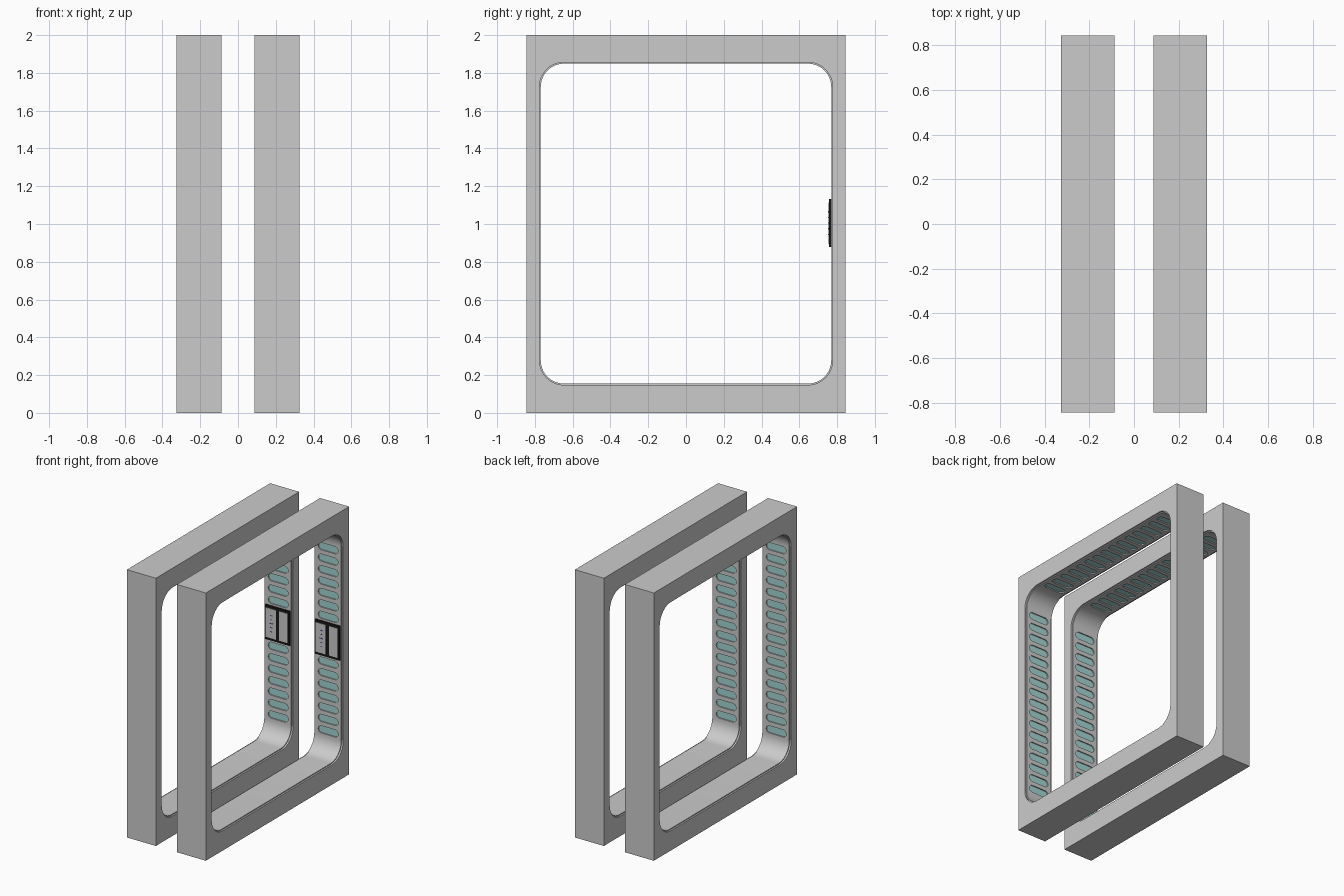
import bpy, bmesh, math

if "Cube" in bpy.data.objects:
    bpy.data.objects.remove(bpy.data.objects["Cube"])

W, H, D = 1.69, 2.0, 0.239        # frame width (y), height, depth (x)
CX = 0.2065                       # distance of each frame from the middle
ZC = 1.002                        # opening centre height
HY, HZ, R = 0.776, 0.854, 0.13    # opening half sizes and corner radius
LIP, INSET = 0.007, 0.012         # raised inner band
STEP, SLOT_L, SLOT_W, DEPTH = 0.0855, 0.165, 0.054, 0.014


def material(name, rgb):
    m = bpy.data.materials.new(name)
    m.diffuse_color = (*rgb, 1)
    m.use_nodes = True
    m.node_tree.nodes["Principled BSDF"].inputs["Base Color"].default_value = m.diffuse_color
    return m


teal = material("teal_lens", (0.36, 0.66, 0.65))
black = material("black_plastic", (0.01, 0.01, 0.01))
blue = material("blue_mark", (0.05, 0.08, 0.35))


def rounded(hu, hv, r, n=12):
    pts = []
    for k, (su, sv) in enumerate([(1, 1), (-1, 1), (-1, -1), (1, -1)]):
        for i in range(n + 1):
            a = math.radians(90 * k + 90 * i / n)
            p = (su * (hu - r) + r * math.cos(a), sv * (hv - r) + r * math.sin(a))
            if not pts or math.dist(p, pts[-1]) > 1e-5:
                pts.append(p)
    if math.dist(pts[0], pts[-1]) < 1e-5:
        pts.pop()
    return pts


def loft(bm, rings):
    rows = [[bm.verts.new(p) for p in ring] for ring in rings]
    for a, b in zip(rows, rows[1:]):
        for i in range(len(a)):
            j = (i + 1) % len(a)
            bm.faces.new((a[i], a[j], b[j], b[i]))
    bm.faces.new(rows[0][::-1])
    bm.faces.new(rows[-1])


def finish(bm, name, mat=None):
    bmesh.ops.recalc_face_normals(bm, faces=bm.faces)
    me = bpy.data.meshes.new(name)
    bm.to_mesh(me)
    bm.free()
    ob = bpy.data.objects.new(name, me)
    bpy.context.collection.objects.link(ob)
    if mat:
        me.materials.append(mat)
    return ob


def box(name, size, loc, mat=None):
    bm = bmesh.new()
    bmesh.ops.create_cube(bm, size=1)
    for v in bm.verts:
        v.co = [c * s + o for c, s, o in zip(v.co, size, loc)]
    return finish(bm, name, mat)


def activate(ob):
    bpy.ops.object.select_all(action='DESELECT')
    ob.select_set(True)
    bpy.context.view_layer.objects.active = ob


def cut(ob, cutter):
    cutter.hide_render = True
    m = ob.modifiers.new("cut", 'BOOLEAN')
    m.operation, m.solver, m.object = 'DIFFERENCE', 'EXACT', cutter
    activate(ob)
    bpy.ops.object.modifier_apply(modifier=m.name)
    bpy.data.objects.remove(cutter)


# slots on both side walls and the ceiling; d0..d1 is depth into the wall
def slot_prisms(cx, d0, d1):
    bm = bmesh.new()
    pill = rounded(SLOT_L / 2, SLOT_W / 2, SLOT_W / 2, 6)
    for side in (-1, 1):
        for i in range(-8, 9):
            if side == 1 and abs(i) < 2:      # display sits here
                continue
            loft(bm, [[(cx + u, side * (HY - LIP + d), ZC + i * STEP + v)
                       for u, v in pill] for d in (d0, d1)])
    for i in range(-7, 8):
        loft(bm, [[(cx + u, i * STEP + v, ZC + HZ - LIP + d)
                   for u, v in pill] for d in (d0, d1)])
    return bm


def build(cx, side):
    # square frame with a rounded opening and a slightly raised inner band
    frame = box(side + "_frame", (D, W, H), (cx, 0, H / 2))
    e = D / 2
    sections = [(-e - .02, 0), (-e + INSET, 0), (-e + INSET, LIP),
                (e - INSET, LIP), (e - INSET, 0), (e + .02, 0)]
    bm = bmesh.new()
    loft(bm, [[(cx + x, y, ZC + z) for y, z in rounded(HY - s, HZ - s, R - s)]
              for x, s in sections])
    cut(frame, finish(bm, "opening_cutter"))
    cut(frame, finish(slot_prisms(cx, -.02, DEPTH), "slot_cutter"))
    activate(frame)
    bpy.ops.object.shade_smooth_by_angle(angle=math.radians(30))

    # lenses at the bottom of the slots
    finish(slot_prisms(cx, DEPTH - .006, DEPTH + .003), side + "_lenses", teal)

    # display on the back wall: black case, two grey plates, small gauge marks
    box(side + "_display_case", (.205, .018, .256), (cx, .766, 1.005), black)
    box(side + "_display_plate_left", (.085, .004, .22), (cx - .052, .756, 1.005))
    box(side + "_display_plate_right", (.07, .004, .22), (cx + .053, .756, 1.005))
    for i in range(5):
        box(side + "_gauge_mark", (.012 + .008 * (i % 3), .002, .006),
            (cx - .045, .7535, .945 + i * .03), blue)


build(-CX, "left")
build(CX, "right")
